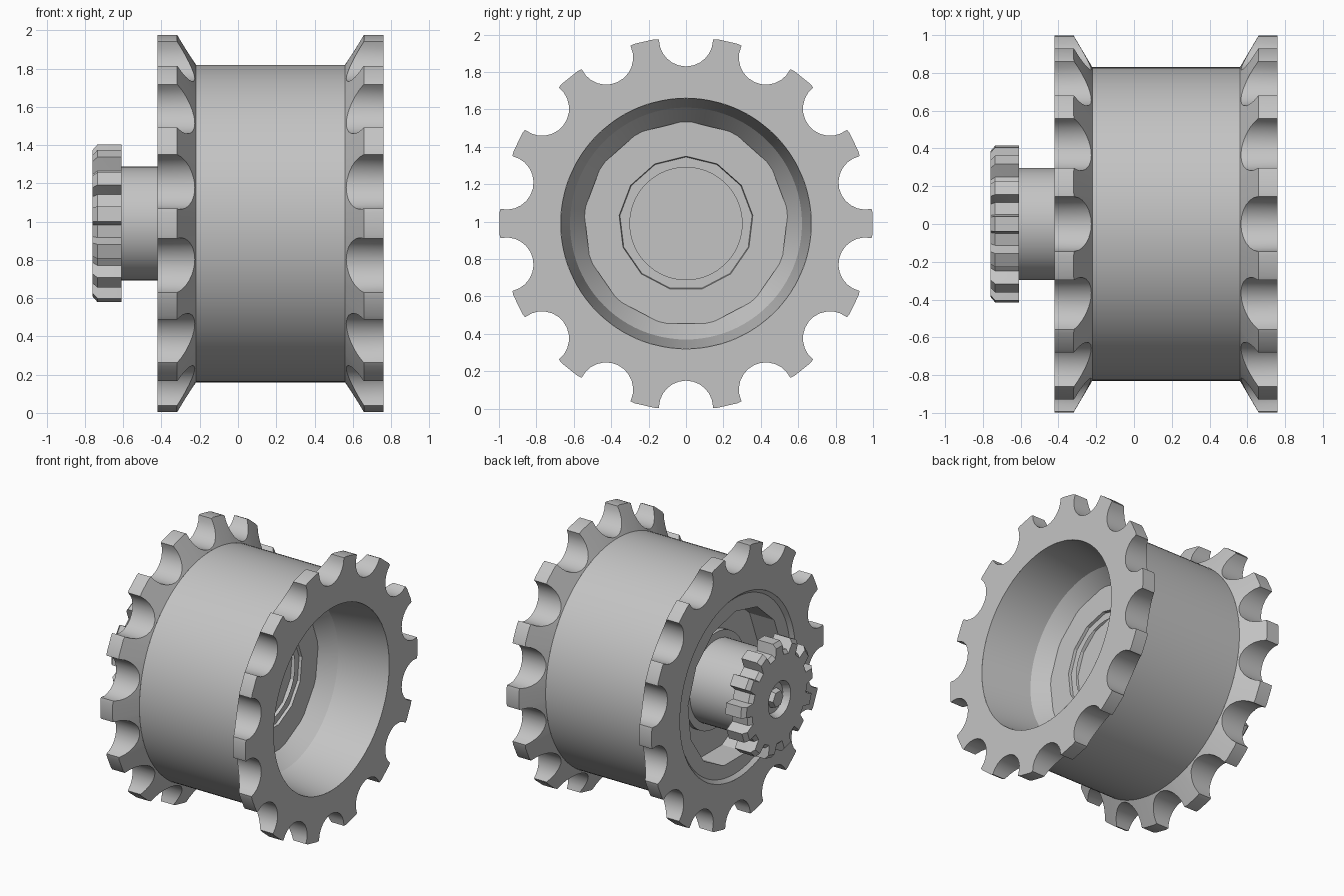
import bpy, bmesh
from math import sin, cos, pi, atan2, hypot, radians

if "Cube" in bpy.data.objects:
    bpy.data.objects.remove(bpy.data.objects["Cube"], do_unlink=True)

AXLE_Z = 0.99
TEETH = 14
DRUM_R = 0.83

steel = bpy.data.materials.new("grey steel")
steel.use_nodes = True
grey = (0.55, 0.55, 0.55, 1)
steel.diffuse_color = grey
steel.node_tree.nodes["Principled BSDF"].inputs["Base Color"].default_value = grey


def circle(x, r, n, phase=0.0):
    """Ring of n points around the axle."""
    angles = [phase + 2 * pi * i / n for i in range(n)]
    return [(x, r * cos(a), r * sin(a)) for a in angles]


def loft(name, rings, cap_start=False, cap_end=False):
    """Skin a chain of equal-sized rings; edges over 25 degrees stay sharp."""
    bm = bmesh.new()
    loops = [[bm.verts.new((x, y, z + AXLE_Z)) for x, y, z in ring] for ring in rings]
    n = len(loops[0])
    for a, b in zip(loops, loops[1:]):
        for j in range(n):
            k = (j + 1) % n
            bm.faces.new((a[j], a[k], b[k], b[j]))
    if cap_start:
        bm.faces.new(loops[0][::-1])
    if cap_end:
        bm.faces.new(loops[-1])
    bm.normal_update()
    for f in bm.faces:
        f.smooth = True
    for e in bm.edges:
        e.smooth = e.calc_face_angle(0) < radians(25)
    mesh = bpy.data.meshes.new(name)
    bm.to_mesh(mesh)
    bm.free()
    mesh.materials.append(steel)
    obj = bpy.data.objects.new(name, mesh)
    bpy.context.collection.objects.link(obj)
    return obj


def lathe(name, profile, n=96, phase=0.0, **caps):
    return loft(name, [circle(x, r, n, phase) for x, r in profile], **caps)


def sprocket_outline():
    """Flat-tipped teeth separated by round valleys."""
    pts = []
    step = 2 * pi / TEETH
    for i in range(TEETH):
        a = i * step
        for r, w in ((0.998, -0.055), (0.998, 0.055)):
            pts.append((r * cos(a) - w * sin(a), r * sin(a) + w * cos(a)))
        a += step / 2
        for k in range(13):
            t = -pi / 2 + pi * k / 12
            r, w = 0.985 - 0.145 * cos(t), 0.145 * sin(t)
            pts.append((r * cos(a) - w * sin(a), r * sin(a) + w * cos(a)))
    return pts


def flange(name, face_x, drum_x):
    """Toothed rim with a conical inner side running down to the drum."""
    side = 1 if face_x > 0 else -1
    outline = sprocket_outline()

    def round_ring(x, r):
        return [(x, r * cos(atan2(z, y)), r * sin(atan2(z, y))) for y, z in outline]

    cone = [(drum_x + side * 0.1 * (hypot(y, z) - DRUM_R) / 0.17, y, z) for y, z in outline]
    face = [(face_x, y, z) for y, z in outline]
    rings = [round_ring(face_x, 0.67), face, cone, round_ring(drum_x, DRUM_R)]
    loft(name, rings if side < 0 else rings[::-1])


# Drum and toothed rims
lathe("drum", [(-0.22, DRUM_R), (0.56, DRUM_R)], 112)
flange("left_side_flange", 0.76, 0.56)
flange("right_side_flange", -0.42, -0.22)

# Open side: bowl and faceted hub plate
lathe("bowl", [(0.76, 0.67), (0.38, 0.62), (0.25, 0.53), (0.25, 0.3)])
lathe("hub_plate", [(0.25, 0.55), (0.27, 0.55), (0.27, 0.36), (0.2, 0.345)], 13,
      pi / 2, cap_end=True)

# Gear side: lip, faceted recess, collar and shaft
lathe("recess_lip", [(-0.395, 0.58), (-0.395, 0.645), (-0.42, 0.67)])
lathe("recess", [(-0.2, 0.28), (-0.2, 0.55), (-0.4, 0.55), (-0.4, 0.64)], 13, pi / 2)
lathe("shaft_collar", [(-0.24, 0.28), (-0.24, 0.35), (-0.2, 0.35)], 48)
lathe("shaft", [(-0.62, 0.297), (-0.2, 0.297)], 48)

# Small gear with chamfered outer edge
GEAR_TEETH = 13
gear = []
for i in range(GEAR_TEETH):
    for r, f in ((0.34, -0.3), (0.415, -0.2), (0.415, 0.2), (0.34, 0.3)):
        a = 2 * pi * (i + f) / GEAR_TEETH + pi / 2
        gear.append((r * cos(a), r * sin(a)))


def gear_ring(x, s):
    return [(x, y * s, z * s) for y, z in gear]


def gear_bore(x, r):
    return [(x, r * cos(atan2(z, y)), r * sin(atan2(z, y))) for y, z in gear]


loft("gear", [gear_bore(-0.71, 0.11), gear_bore(-0.76, 0.13), gear_ring(-0.76, 0.93),
              gear_ring(-0.735, 1), gear_ring(-0.61, 1)], cap_start=True, cap_end=True)
lathe("gear_bolt", [(-0.75, 0.06), (-0.71, 0.07)], 6, cap_start=True)
